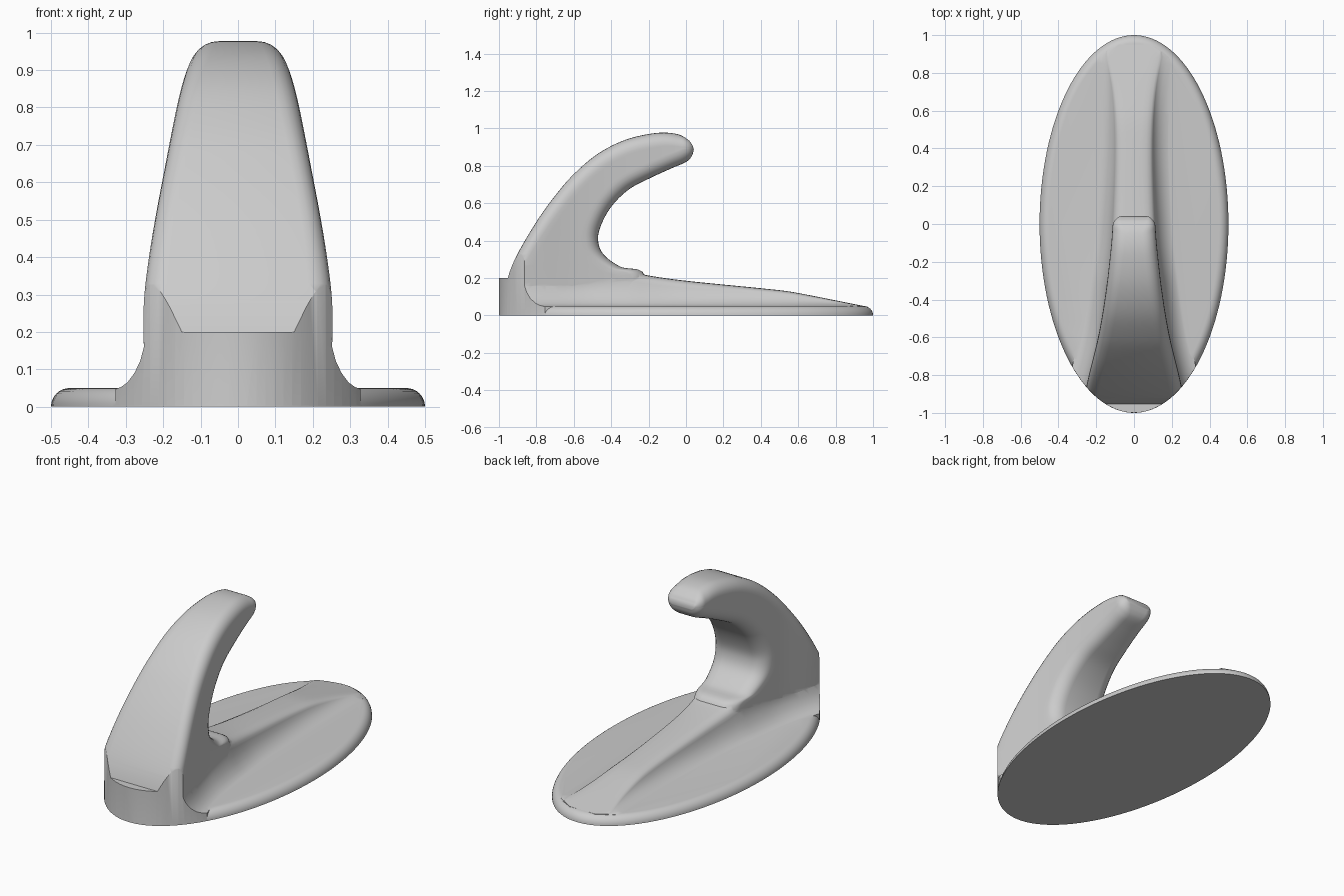
import bpy
import bmesh
from math import sin, cos, pi, sqrt, tau
from mathutils import Vector

old = bpy.data.objects.get("Cube")
if old:
    bpy.data.objects.remove(old, do_unlink=True)

grey = bpy.data.materials.new("plain grey")
grey.use_nodes = True
colour = (0.6, 0.6, 0.6, 1)
grey.diffuse_color = colour
grey.node_tree.nodes["Principled BSDF"].inputs["Base Color"].default_value = colour


def spline(points, steps=6):
    """Smooth curve through points of any dimension."""
    pts = [Vector(p) for p in points]
    pts = [2 * pts[0] - pts[1]] + pts + [2 * pts[-1] - pts[-2]]
    out = []
    for a, b, c, d in zip(pts, pts[1:], pts[2:], pts[3:]):
        for k in range(steps):
            t = k / steps
            out.append(b + (c - a) * (t / 2) + (2 * a - 5 * b + 4 * c - d) * (t * t / 2)
                       + (3 * b - a - 3 * c + d) * (t ** 3 / 2))
    return out + [pts[-2]]


def lookup(curve, y):
    """Value of a (y, value) curve at y."""
    if y <= curve[0][0]:
        return curve[0][1]
    for a, b in zip(curve, curve[1:]):
        if y <= b[0]:
            return a[1] + (b[1] - a[1]) * (y - a[0]) / (b[0] - a[0])
    return curve[-1][1]


def loft(name, rings):
    """Skin closed rings of equal length and cap both ends."""
    bm = bmesh.new()
    loops = [[bm.verts.new(p) for p in ring] for ring in rings]
    n = len(loops[0])
    for a, b in zip(loops, loops[1:]):
        for i in range(n):
            j = (i + 1) % n
            bm.faces.new((a[i], a[j], b[j], b[i]))
    bm.faces.new(loops[0])
    bm.faces.new(loops[-1])
    bmesh.ops.recalc_face_normals(bm, faces=bm.faces)
    mesh = bpy.data.meshes.new(name)
    bm.to_mesh(mesh)
    bm.free()
    mesh.materials.append(grey)
    obj = bpy.data.objects.new(name, mesh)
    bpy.context.collection.objects.link(obj)
    return obj


def combine(target, other, operation):
    """Apply a boolean and drop the second object."""
    mod = target.modifiers.new("combine", "BOOLEAN")
    mod.operation = operation
    mod.solver = "EXACT"
    mod.object = other
    bpy.context.view_layer.objects.active = target
    bpy.ops.object.modifier_apply(modifier=mod.name)
    bpy.data.objects.remove(other, do_unlink=True)


def ellipse(inset, z, n=128):
    return [((0.5 - inset) * cos(tau * i / n), (1 - inset) * sin(tau * i / n), z)
            for i in range(n)]


# Plan half-width shared by the hook and the ridge, and the ridge's crest height
width = spline([(-1.05, 0.28), (-0.85, 0.25), (-0.6, 0.19), (-0.4, 0.155), (-0.2, 0.13),
                (0, 0.113), (0.4, 0.1), (0.7, 0.115), (0.95, 0.16)])
crest = spline([(-1.05, 0.2), (-0.6, 0.2), (-0.45, 0.22), (-0.3, 0.236), (-0.2, 0.213),
                (0, 0.185), (0.4, 0.145), (0.55, 0.128), (0.7, 0.1), (0.85, 0.07),
                (0.95, 0.05)])

# Hook: outer y, z and inner y, z at each station
stations = spline([(-1.03, -0.05, -0.25, -0.05), (-0.985, 0.06, -0.22, 0.213),
                   (-0.95, 0.21, -0.35, 0.26), (-0.9, 0.33, -0.44, 0.325),
                   (-0.8, 0.5, -0.47, 0.4), (-0.7, 0.64, -0.455, 0.48),
                   (-0.6, 0.755, -0.4, 0.58), (-0.47, 0.865, -0.31, 0.67),
                   (-0.32, 0.94, -0.2, 0.73), (-0.16, 0.975, -0.08, 0.785),
                   (-0.05, 0.97, 0, 0.82), (0.01, 0.94, 0.03, 0.85),
                   (0.035, 0.91, 0.042, 0.885)])


def hook_ring(station):
    outer, inner = Vector(station[:2]), Vector(station[2:])
    length = (inner - outer).length
    r = min(0.07, length * 0.45)
    corner = [r * (1 - cos(pi / 2 * k / 6)) for k in range(7)]
    middle = [r + (length - 2 * r) * k / 8 for k in range(1, 8)]
    side = []
    for d in corner + middle + [length - c for c in reversed(corner)]:
        y, z = outer.lerp(inner, d / length)
        edge = max(0, r - min(d, length - d))
        tip = min(0.06, max(0, y + 0.015))
        x = lookup(width, y) - r + sqrt(max(0, r * r - edge * edge))
        x -= 0.06 - sqrt(0.06 ** 2 - tip ** 2)
        side.append((max(x, 0.01), y, z))
    return side + [(-x, y, z) for x, y, z in reversed(side)]


# Ridge: rounded crest with concave flanks that die into the plate
FLANK = [(-0.06, 1), (-0.035, 0.98), (-0.015, 0.91), (-0.004, 0.82), (0, 0.72), (0.011, 0.5),
         (0.03, 0.29), (0.055, 0.12), (0.078, 0.04), (0.1, 0)]
FLOOR = 0.047


def ridge_ring(y):
    w, h = lookup(width, y), lookup(crest, y)
    limit = 0.46 * sqrt(max(0.01, 1 - (y / 0.965) ** 2)) if y > 0 else 1
    side = [(min(w + dx, limit), y, FLOOR + t * (h - FLOOR)) for dx, t in FLANK]
    side.append((side[-1][0], y, -0.05))
    return side + [(-x, y, z) for x, y, z in reversed(side)]


hook = loft("hook", [hook_ring(s) for s in stations])
ridge = loft("ridge", [ridge_ring(-1.05 + 2 * k / 60) for k in range(61)])
combine(hook, ridge, "UNION")

# Trim the hook to the outline of the plate
trim = loft("trim", [ellipse(0.0005, 0.004), ellipse(0.0005, 1.2)])
combine(hook, trim, "INTERSECT")

# Oval plate with a rounded upper rim
steps = [pi / 2 * k / 8 for k in range(9)]
plate = loft("plate", [ellipse(0.05 * (1 - cos(a)), 0.05 * sin(a)) for a in steps])
combine(plate, hook, "UNION")
plate.name = "wall_hook"

bpy.ops.object.select_all(action="DESELECT")
plate.select_set(True)
bpy.context.view_layer.objects.active = plate
bpy.ops.object.shade_smooth_by_angle(angle=pi / 5)
